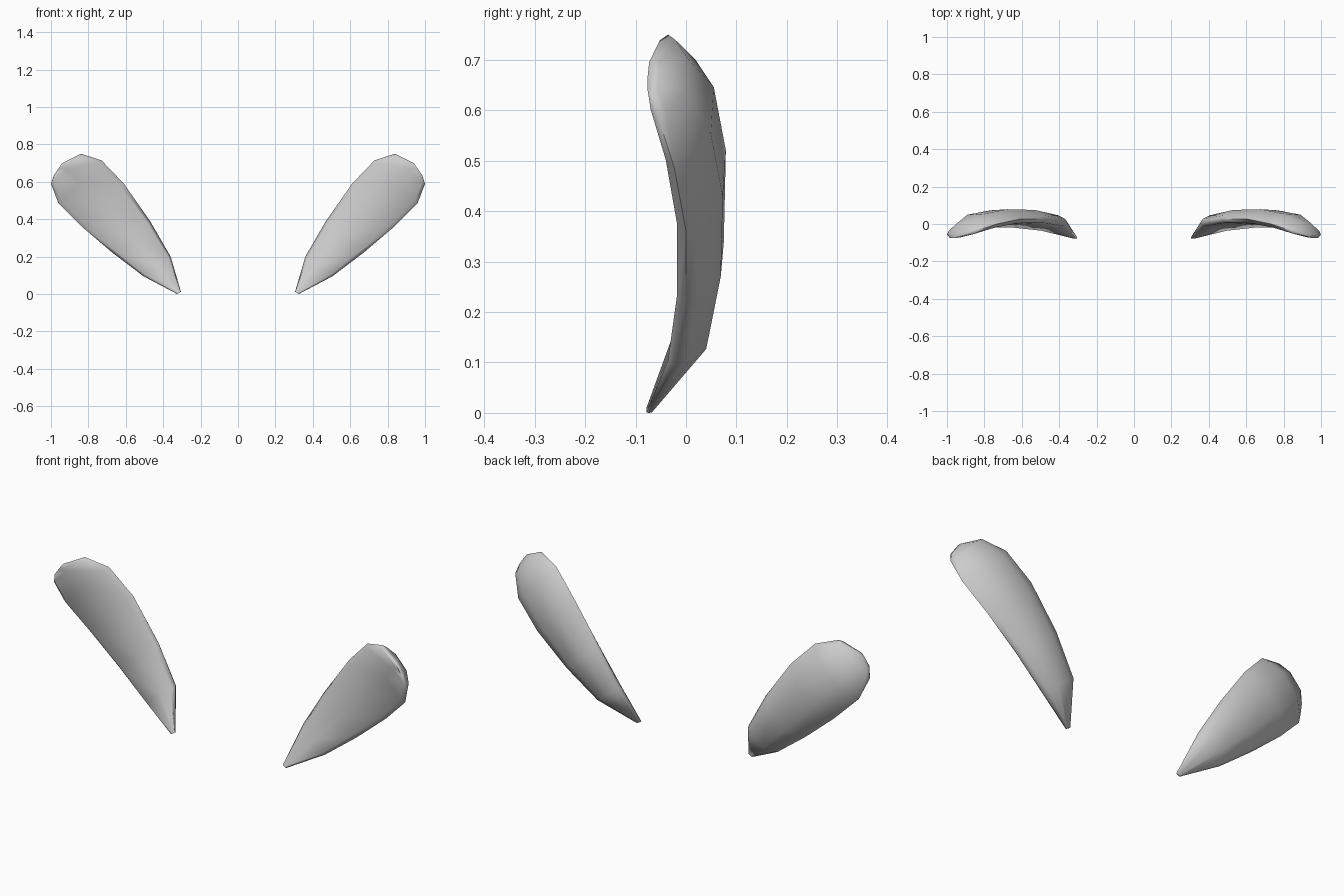
import bpy, bmesh, math
from mathutils import Vector

cube = bpy.data.objects.get("Cube")
if cube:
    bpy.data.objects.remove(cube, do_unlink=True)

# Single plain grey
grey = bpy.data.materials.new("light grey")
grey.use_nodes = True
grey.diffuse_color = (0.6, 0.6, 0.6, 1)
grey.node_tree.nodes["Principled BSDF"].inputs["Base Color"].default_value = (0.6, 0.6, 0.6, 1)

# Sections from the pointed tip to the round end:
# upper edge x, z, front y | lower edge x, z, front y | front middle y, back y, rim depth
SECTIONS = [
    (0.305, 0.012, -0.078, 0.325, 0.000, -0.078, -0.078, -0.068, 0.010),
    (0.360, 0.200, -0.012, 0.505, 0.095, -0.036, -0.018, 0.046, 0.040),
    (0.470, 0.390, 0.006, 0.670, 0.220, -0.018, 0.000, 0.075, 0.040),
    (0.610, 0.590, 0.004, 0.835, 0.360, -0.018, -0.004, 0.079, 0.040),
    (0.730, 0.715, -0.020, 0.960, 0.485, -0.040, -0.036, 0.055, 0.038),
    (0.840, 0.750, -0.052, 1.000, 0.590, -0.070, -0.070, 0.004, 0.030),
    (0.940, 0.700, -0.073, 0.985, 0.635, -0.076, -0.076, -0.052, 0.018),
]


def section_ring(ux, uz, uy, lx, lz, ly, front, back, rim):
    """Cupped cross-section: t runs from the upper edge (0) to the lower edge (1)."""
    outline = [
        (0.0, uy + rim * 0.55), (0.07, uy), (0.5, front), (0.93, ly),
        (1.0, ly + rim * 0.45), (0.95, ly + rim),
        (0.70, back - rim * 0.15), (0.30, back), (0.06, uy + rim),
    ]
    return [Vector((ux + (lx - ux) * t, y, uz + (lz - uz) * t)) for t, y in outline]


def make_petal(name, side):
    bm = bmesh.new()
    rings = []
    for s in SECTIONS:
        rings.append([bm.verts.new((p.x * side, p.y, p.z)) for p in section_ring(*s)])
    n = len(rings[0])
    for a, b in zip(rings, rings[1:]):
        for i in range(n):
            j = (i + 1) % n
            bm.faces.new((a[i], a[j], b[j], b[i]))
    # Close the tip and the round end
    bm.faces.new(rings[0])
    bm.faces.new(rings[-1])
    bmesh.ops.recalc_face_normals(bm, faces=bm.faces)
    mesh = bpy.data.meshes.new(name)
    bm.to_mesh(mesh)
    bm.free()
    mesh.materials.append(grey)
    obj = bpy.data.objects.new(name, mesh)
    bpy.context.collection.objects.link(obj)
    bpy.ops.object.select_all(action='DESELECT')
    obj.select_set(True)
    bpy.context.view_layer.objects.active = obj
    bpy.ops.object.shade_smooth_by_angle(angle=math.radians(80))


make_petal("left_petal", 1)
make_petal("right_petal", -1)
